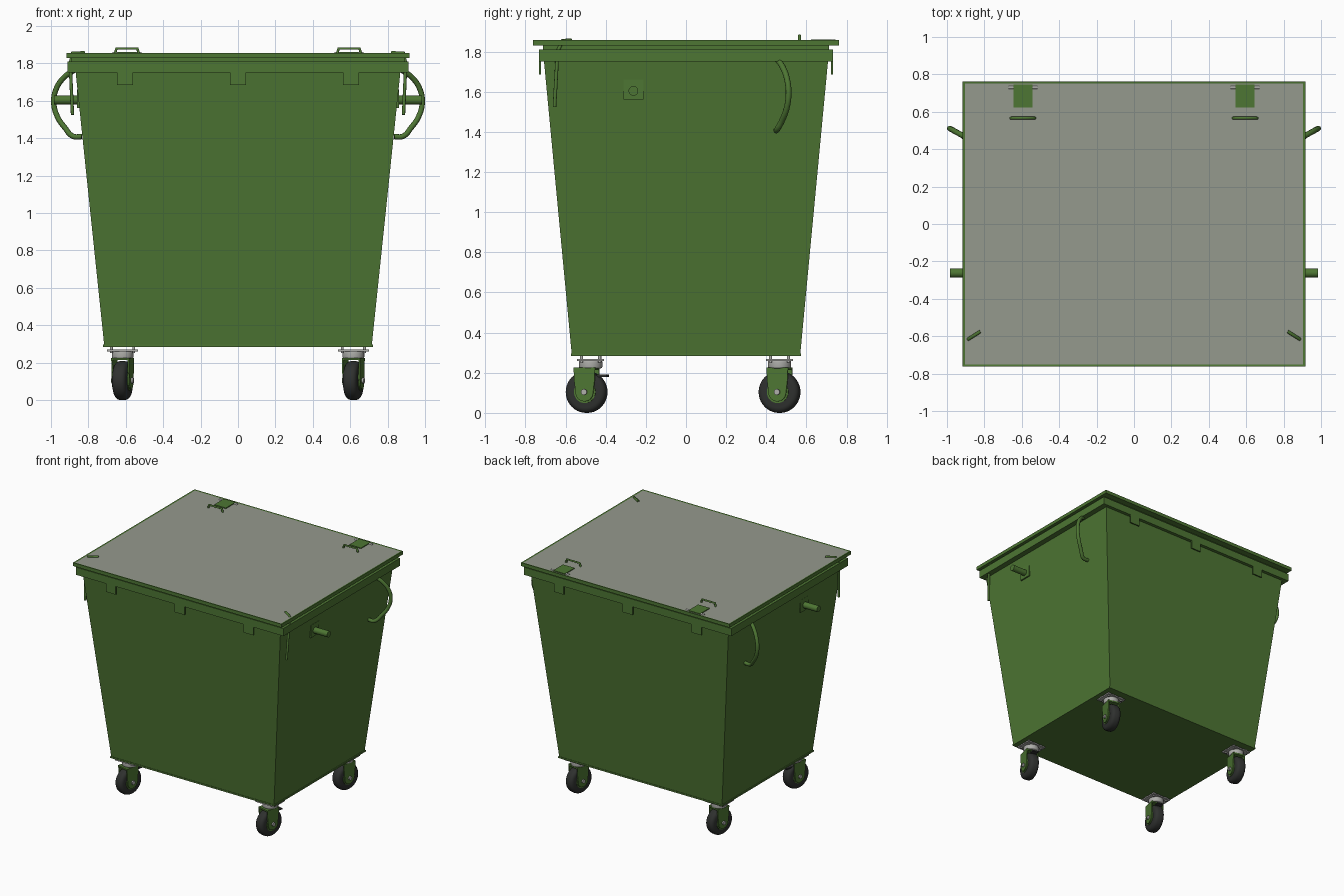
import bpy, bmesh, math
from mathutils import Matrix, Vector

if "Cube" in bpy.data.objects:
    bpy.data.objects.remove(bpy.data.objects["Cube"], do_unlink=True)


def material(name, rgb):
    m = bpy.data.materials.new(name)
    m.use_nodes = True
    m.diffuse_color = (*rgb, 1)
    bsdf = next(n for n in m.node_tree.nodes if n.type == 'BSDF_PRINCIPLED')
    bsdf.inputs["Base Color"].default_value = (*rgb, 1)
    bsdf.inputs["Roughness"].default_value = 0.6
    return m


GREEN = material("bin green", (0.075, 0.18, 0.033))
GREY = material("lid grey", (0.30, 0.32, 0.27))
RUBBER = material("dark rubber", (0.028, 0.03, 0.028))
STEEL = material("steel", (0.42, 0.42, 0.40))
I = Matrix.Identity(4)


def finish(name, bm, mats, smooth=False):
    bmesh.ops.recalc_face_normals(bm, faces=bm.faces)
    me = bpy.data.meshes.new(name)
    bm.to_mesh(me)
    bm.free()
    for m in mats:
        me.materials.append(m)
    ob = bpy.data.objects.new(name, me)
    bpy.context.collection.objects.link(ob)
    if smooth:
        bpy.ops.object.select_all(action='DESELECT')
        ob.select_set(True)
        bpy.context.view_layer.objects.active = ob
        bpy.ops.object.shade_smooth_by_angle(angle=math.radians(40))
    return ob


def box(name, center, size, mat, frame=I):
    bm = bmesh.new()
    bmesh.ops.create_cube(bm, size=1, matrix=frame @ Matrix.Translation(center) @ Matrix.Diagonal((*size, 1)))
    return finish(name, bm, [mat])


def rod(name, a, b, r, mat, frame=I, sides=24, bevel=0):
    a, b = Vector(a), Vector(b)
    d = b - a
    bm = bmesh.new()
    bmesh.ops.create_cone(bm, cap_ends=True, segments=sides, radius1=r, radius2=r, depth=d.length)
    if bevel:
        rims = [e for e in bm.edges if e.calc_face_angle(0) > 1]
        bmesh.ops.bevel(bm, geom=rims, offset=bevel, segments=4, profile=0.5, affect='EDGES')
    turn = Vector((0, 0, 1)).rotation_difference(d).to_matrix().to_4x4()
    bm.transform(frame @ Matrix.Translation((a + b) / 2) @ turn)
    return finish(name, bm, [mat], True)


def tube(name, points, r, mat, curved=True):
    cu = bpy.data.curves.new(name, 'CURVE')
    cu.dimensions = '3D'
    cu.bevel_depth, cu.bevel_resolution, cu.use_fill_caps = r, 3, True
    cu.resolution_u = 8
    sp = cu.splines.new('BEZIER')
    sp.bezier_points.add(len(points) - 1)
    for bp, p in zip(sp.bezier_points, points):
        bp.co = p
        bp.handle_left_type = bp.handle_right_type = 'AUTO' if curved else 'VECTOR'
    cu.materials.append(mat)
    ob = bpy.data.objects.new(name, cu)
    bpy.context.collection.objects.link(ob)
    return ob


def frame_ring(name, hx, hy, z0, z1, wall, mat):
    """Rectangular ring with open middle."""
    bm = bmesh.new()
    rings = []
    for z in (z0, z1):
        for w in (0, wall):
            rings.append([bm.verts.new((sx * (hx - w), sy * (hy - w), z))
                          for sx, sy in ((-1, -1), (1, -1), (1, 1), (-1, 1))])
    for a, b in ((0, 1), (1, 3), (3, 2), (2, 0)):
        for i in range(4):
            j = (i + 1) % 4
            bm.faces.new((rings[a][i], rings[a][j], rings[b][j], rings[b][i]))
    return finish(name, bm, [mat])


# Tapered open container
bm = bmesh.new()
bmesh.ops.create_cube(bm, size=2)
for v in bm.verts:
    top = v.co.z > 0
    hx, hy, z = (0.873, 0.712, 1.80) if top else (0.715, 0.569, 0.29)
    v.co = (v.co.x * hx, v.co.y * hy, z)
bmesh.ops.delete(bm, geom=[f for f in bm.faces if f.calc_center_median().z > 1.7], context='FACES_ONLY')
body = finish("container", bm, [GREEN])
wall = body.modifiers.new("wall", 'SOLIDIFY')
wall.thickness, wall.offset = 0.012, -1
box("base_plate", (0, 0, 0.29), (1.444, 1.146, 0.012), GREEN)

# Rim collar, seal and hanging tabs
frame_ring("rim_collar", 0.912, 0.733, 1.75, 1.81, 0.05, GREEN)
frame_ring("lid_seal", 0.892, 0.712, 1.805, 1.835, 0.03, GREEN)
for side in (-1, 1):
    for x in (-0.605, 0, 0.605):
        box("rim_tab", (x, side * 0.728, 1.72), (0.086, 0.01, 0.07), GREEN)

# Lid with inset grey panel
bm = bmesh.new()
bmesh.ops.create_cube(bm, size=1, matrix=Matrix.Translation((0, 0, 1.843)) @ Matrix.Diagonal((1.832, 1.524, 0.027, 1)))
bm.faces.ensure_lookup_table()
panel = max(bm.faces, key=lambda f: f.calc_center_median().z)
bmesh.ops.inset_region(bm, faces=[panel], thickness=0.017, depth=-0.002)
panel.material_index = 1
finish("lid", bm, [GREEN, GREY])

for s in (-1, 1):
    # Lid hinges and grab bows
    x = s * 0.594
    box("hinge_plate", (x, 0.684, 1.857), (0.102, 0.122, 0.008), GREEN)
    rod("hinge_pin", (x - 0.078, 0.73, 1.852), (x + 0.078, 0.73, 1.852), 0.009, STEEL, sides=12)
    tube("lid_bow", [(x - 0.064, 0.566, 1.85), (x - 0.056, 0.566, 1.879),
                     (x + 0.056, 0.566, 1.879), (x + 0.064, 0.566, 1.85)], 0.008, GREEN, False)

    # Lifting trunnion with its backing plate
    rod("trunnion", (s * 0.84, -0.262, 1.604), (s * 0.983, -0.262, 1.604), 0.024, GREEN)
    box("trunnion_plate", (s * 0.845, -0.262, 1.61), (0.03, 0.1, 0.1), GREEN)

    # Curved side handle
    arc = [(0.875, 0.452, 1.765), (0.935, 0.483, 1.72), (0.975, 0.505, 1.655), (0.985, 0.511, 1.59),
           (0.968, 0.502, 1.52), (0.925, 0.478, 1.455), (0.882, 0.453, 1.41), (0.835, 0.45, 1.408)]
    tube("side_handle", [(s * px, py, pz) for px, py, pz in arc], 0.0145, GREEN)

    # Hooked lid stay at the front corner
    stay = [(0.822, -0.575, 1.857), (0.885, -0.615, 1.855), (0.897, -0.64, 1.80), (0.885, -0.655, 1.525)]
    tube("lid_stay", [(s * px, py, pz) for px, py, pz in stay], 0.009, GREEN, False)


def fork_arm(x, frame):
    """Tapered plate with a rounded lower end about the axle."""
    outline = [(0.055, 0.225), (0.052, 0.16)]
    for i in range(13):
        t = math.pi * i / 12
        outline.append((0.045 * math.cos(t), 0.102 - 0.045 * math.sin(t)))
    outline += [(-0.052, 0.16), (-0.055, 0.225)]
    bm = bmesh.new()
    face = bm.faces.new([bm.verts.new((x - 0.004, y, z)) for y, z in outline])
    new = bmesh.ops.extrude_face_region(bm, geom=[face])["geom"]
    bmesh.ops.translate(bm, vec=(0.008, 0, 0), verts=[v for v in new if isinstance(v, bmesh.types.BMVert)])
    bm.transform(frame)
    finish("caster_fork", bm, [GREEN])


def caster(x, y, trail, brake):
    place = Matrix.Translation((x, y, 0))
    turned = Matrix.Translation((x, y + trail, 0)) @ Matrix.Rotation(math.radians(-14), 4, 'Z')
    box("caster_plate", (0, 0, 0.264), (0.165, 0.135, 0.01), STEEL, place)
    for bx in (-0.06, 0.06):
        for by in (-0.045, 0.045):
            rod("caster_bolt", (bx, by, 0.25), (bx, by, 0.29), 0.008, STEEL, place, 10)
    rod("swivel_bearing", (0, 0, 0.222), (0, 0, 0.262), 0.058, STEEL, place, 32, 0.008)
    box("fork_crown", (0, 0, 0.219), (0.098, 0.11, 0.012), GREEN, turned)
    for side in (-1, 1):
        fork_arm(side * 0.045, turned)
    rod("tyre", (-0.038, 0, 0.104), (0.038, 0, 0.104), 0.104, RUBBER, turned, 40, 0.026)
    rod("wheel_hub", (-0.041, 0, 0.104), (0.041, 0, 0.104), 0.055, GREEN, turned, 32)
    rod("axle", (-0.06, 0, 0.104), (0.06, 0, 0.104), 0.015, STEEL, turned, 12)
    if brake:
        box("brake_lever", (0, 0.075, 0.185), (0.05, 0.065, 0.01), RUBBER, turned)


# Four swivel casters
for s in (-1, 1):
    caster(s * 0.617, -0.475, -0.02, True)
    caster(s * 0.617, 0.466, 0, False)
